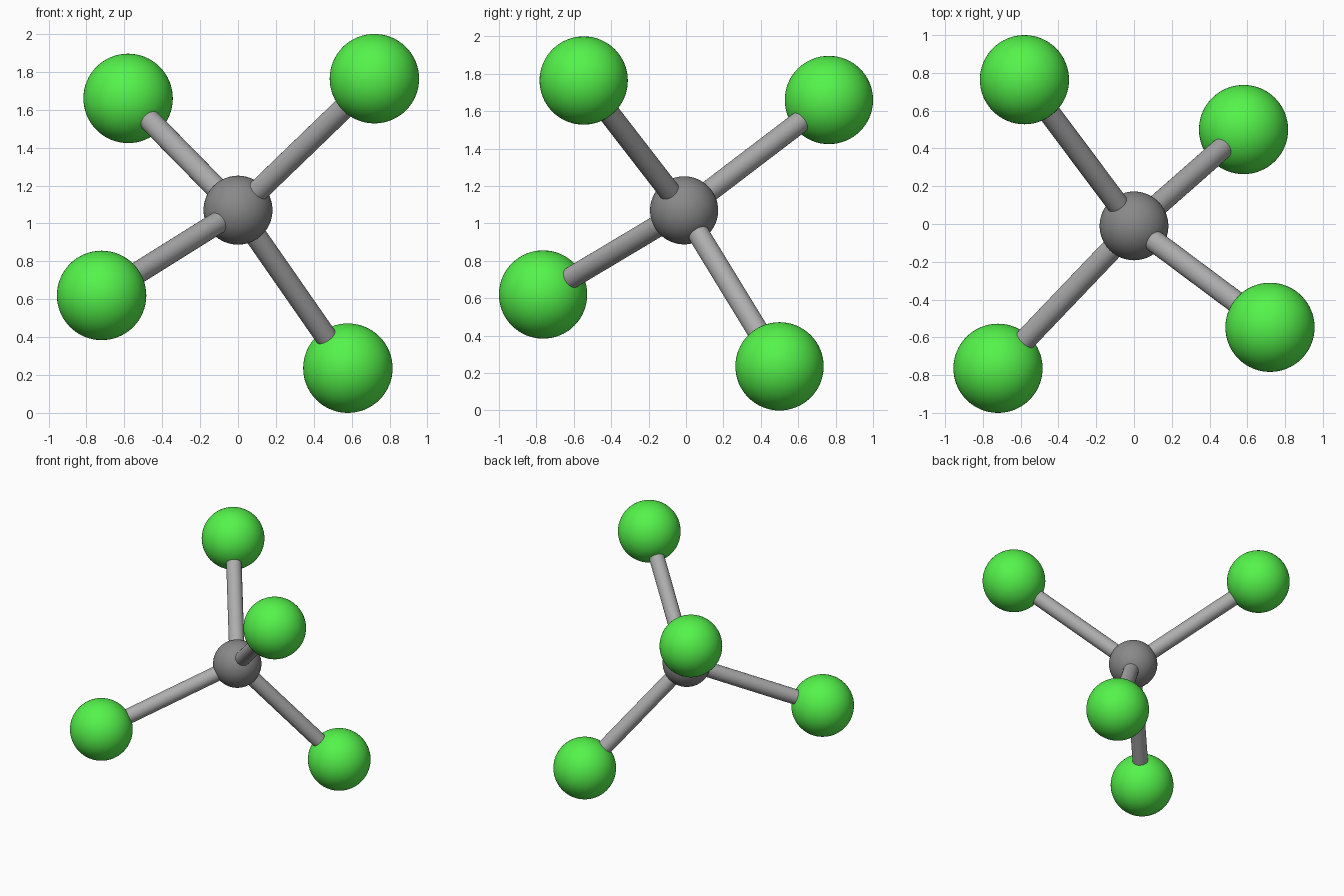
import bpy
from mathutils import Vector

if "Cube" in bpy.data.objects:
    bpy.data.objects.remove(bpy.data.objects["Cube"])

CENTRE = Vector((0, -0.01, 1.07))
OUTER = [(-0.58, 0.764, 1.66), (0.72, -0.547, 1.764),
         (-0.72, -0.764, 0.62), (0.58, 0.50, 0.236)]


def material(name, colour):
    mat = bpy.data.materials.new(name)
    mat.diffuse_color = (*colour, 1)
    mat.use_nodes = True
    mat.node_tree.nodes["Principled BSDF"].inputs["Base Color"].default_value = mat.diffuse_color
    return mat


green = material("green", (0.09, 0.9, 0.07))
dark_grey = material("dark_grey", (0.25, 0.25, 0.25))
rod_grey = material("rod_grey", (0.42, 0.42, 0.42))


def finish(name, mat):
    obj = bpy.context.object
    obj.name = name
    obj.data.materials.append(mat)
    bpy.ops.object.shade_smooth_by_angle()
    return obj


def ball(name, pos, radius, mat):
    bpy.ops.mesh.primitive_uv_sphere_add(segments=64, ring_count=32,
                                         radius=radius, location=pos)
    return finish(name, mat)


def rod(name, a, b, radius, mat):
    d = b - a
    bpy.ops.mesh.primitive_cylinder_add(
        vertices=32, radius=radius, depth=d.length, location=(a + b) / 2,
        rotation=d.to_track_quat('Z', 'Y').to_euler())
    return finish(name, mat)


# Central atom
ball("centre_atom", CENTRE, 0.182, dark_grey)

# Four outer atoms, each joined to the centre by a rod
for i, p in enumerate(OUTER, 1):
    pos = Vector(p)
    ball(f"outer_atom_{i}", pos, 0.236, green)
    rod(f"bond_{i}", CENTRE, pos, 0.058, rod_grey)
